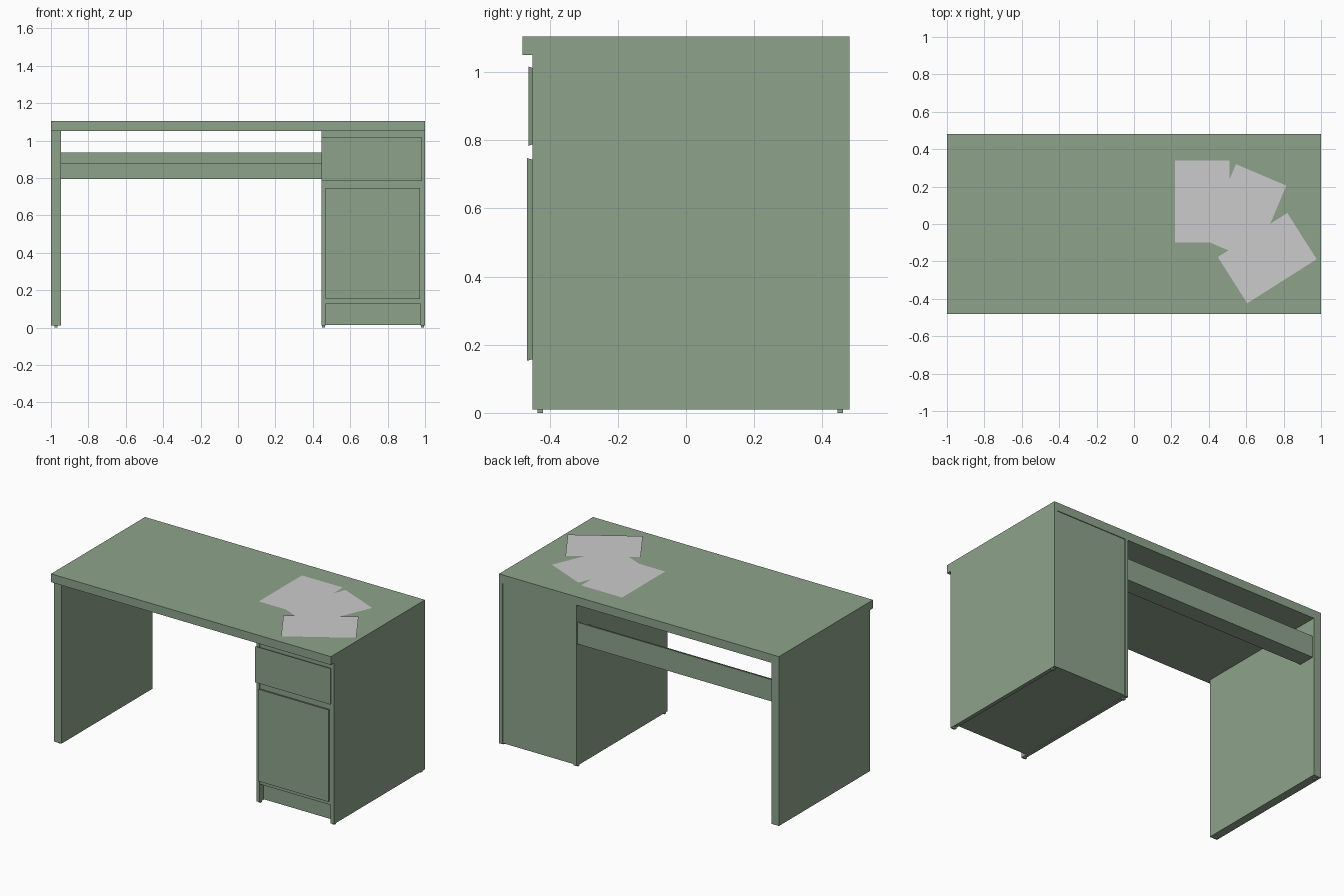
import bpy, bmesh, math
from mathutils import Matrix

if "Cube" in bpy.data.objects:
    bpy.data.objects.remove(bpy.data.objects["Cube"])

green = bpy.data.materials.new("sage_green")
green.diffuse_color = (0.27, 0.37, 0.26, 1)
green.use_nodes = True
green.node_tree.nodes["Principled BSDF"].inputs["Base Color"].default_value = green.diffuse_color


def finish(name, bm, mat=green):
    me = bpy.data.meshes.new(name)
    bm.to_mesh(me)
    bm.free()
    ob = bpy.data.objects.new(name, me)
    bpy.context.collection.objects.link(ob)
    if mat:
        me.materials.append(mat)
    return ob


def box(name, x, y, z, back_inset=0.0):
    """Box from (min, max) ranges; back_inset shrinks the +y face."""
    bm = bmesh.new()
    bmesh.ops.create_cube(bm, size=1)
    for v in bm.verts:
        s = [1 if c > 0 else 0 for c in v.co]
        v.co = (x[s[0]], y[s[1]], z[s[2]])
        if s[1] and back_inset:
            v.co.x += back_inset * (1 - 2 * s[0])
            v.co.z += back_inset * (1 - 2 * s[2])
    return finish(name, bm)


# Worktop and the three upright panels
box("desk_top", (-1, 1), (-0.48, 0.48), (1.05, 1.104))
uprights = {"left_leg_panel": (-1, -0.946),
            "cabinet_left_side": (0.446, 0.468),
            "cabinet_right_side": (0.975, 1)}
for name, x in uprights.items():
    box(name, x, (-0.45, 0.48), (0.01, 1.05))
    # Small feet under each panel
    c = (x[0] + x[1]) / 2
    for end, y in (("front", -0.428), ("back", 0.452)):
        box(f"{name}_{end}_foot", (c - 0.008, c + 0.008), (y - 0.008, y + 0.008), (0, 0.01))

# Cabinet body with recessed plinth below
inner = (0.468, 0.975)
box("cabinet_body", inner, (-0.445, 0.475), (0.125, 1.05))
box("cabinet_plinth", inner, (-0.41, 0.475), (0.015, 0.125))

# Drawer and door fronts with chamfered rear edges
box("drawer_front", (0.446, 0.985), (-0.462, -0.449), (0.783, 1.016), 0.005)
box("door_front", (0.468, 0.973), (-0.466, -0.445), (0.153, 0.747), 0.006)

# Cable tray: open channel running between leg panel and cabinet
span = (-0.946, 0.446)
profile = [(0.47, 0.935), (0.47, 0.795), (0.36, 0.795), (0.36, 0.88),
           (0.368, 0.88), (0.368, 0.803), (0.462, 0.803), (0.462, 0.935)]
bm = bmesh.new()
face = bm.faces.new([bm.verts.new((span[0], y, z)) for y, z in profile])
ext = bmesh.ops.extrude_face_region(bm, geom=[face], use_keep_orig=True)
for v in ext["geom"]:
    if isinstance(v, bmesh.types.BMVert):
        v.co.x = span[1]
bmesh.ops.recalc_face_normals(bm, faces=bm.faces)
finish("cable_tray", bm)

# Three loose paper sheets on the worktop
sheets = [(0.365, 0.12, 0), (0.594, 0.06, -23), (0.7125, -0.1825, -57.6)]
for i, (x, y, deg) in enumerate(sheets):
    bm = bmesh.new()
    bmesh.ops.create_grid(bm, x_segments=1, y_segments=1, size=0.5)
    m = (Matrix.Translation((x, y, 1.1065 + 0.0008 * i))
         @ Matrix.Rotation(math.radians(deg), 4, 'Z')
         @ Matrix.Diagonal((0.293, 0.44, 1, 1)))
    bm.transform(m)
    finish(f"paper_sheet_{i + 1}", bm, None)
